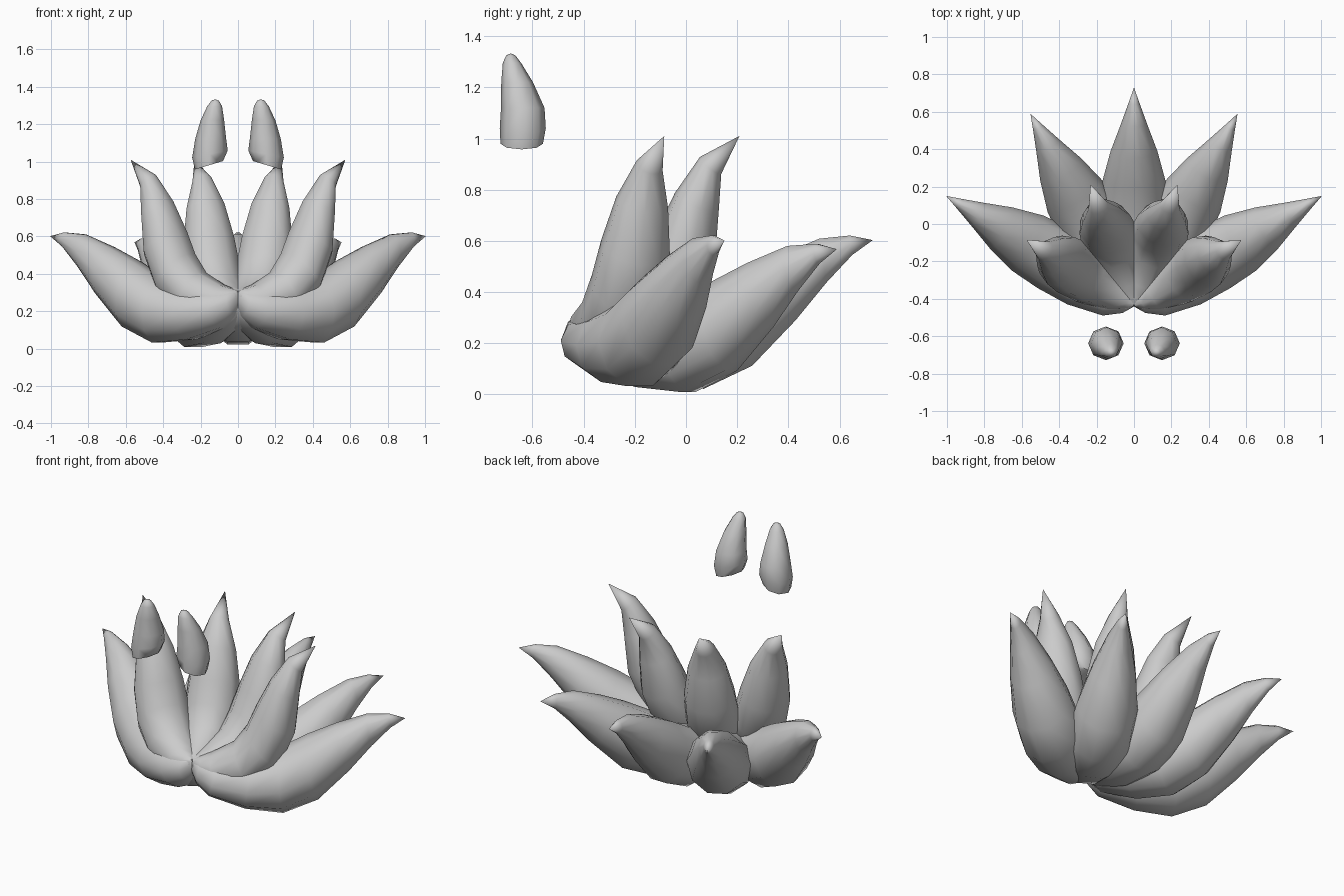
import bpy, bmesh
from math import sin, cos, pi, radians
from mathutils import Vector

if "Cube" in bpy.data.objects:
    bpy.data.objects.remove(bpy.data.objects["Cube"])

ROOT_Y = -0.43   # all petals meet here


def skin(name, rings, tip):
    """Loft closed rings, cap the start and run the end into a tip."""
    bm = bmesh.new()
    loops = [[bm.verts.new(p) for p in ring] for ring in rings]
    n = len(loops[0])
    for a, b in zip(loops, loops[1:]):
        for i in range(n):
            j = (i + 1) % n
            bm.faces.new((a[i], a[j], b[j], b[i]))
    end = bm.verts.new(tip)
    for i in range(n):
        bm.faces.new((loops[-1][i], loops[-1][(i + 1) % n], end))
    bm.faces.new(loops[0][::-1])
    bmesh.ops.recalc_face_normals(bm, faces=bm.faces)
    mesh = bpy.data.meshes.new(name)
    bm.to_mesh(mesh)
    bm.free()
    obj = bpy.data.objects.new(name, mesh)
    bpy.context.collection.objects.link(obj)
    bpy.ops.object.select_all(action='DESELECT')
    obj.select_set(True)
    bpy.context.view_layer.objects.active = obj
    bpy.ops.object.shade_smooth_by_angle(angle=radians(55))
    return obj


def petal(name, sections, tip, angle, lift=0.0, slope=0.0):
    """Sections: inner (r, z), outer (r, z), half width; angle is from +y to +x."""
    a = radians(angle)
    out, side = Vector((sin(a), cos(a), 0)), Vector((cos(a), -sin(a), 0))
    root = Vector((0, ROOT_Y, 0))

    def place(r, z, s=0.0):
        return root + out * r + side * s + Vector((0, 0, z + min(1, r / 0.3) * lift + slope * r))

    rings = []
    for ri, zi, ro, zo, w in sections:
        ring = []
        for k in range(10):
            t = 2 * pi * k / 10
            f = 0.5 + 0.5 * sin(t)
            ring.append(place(ro + (ri - ro) * f, zo + (zi - zo) * f, w * cos(t)))
        rings.append(ring)
    return skin(name, rings, place(*tip))


# lower, spreading petals
LOW = [(0, .31, -.005, .24, .015), (.04, .31, .02, .17, .07), (.14, .31, .09, .10, .135),
       (.33, .325, .29, .025, .178), (.48, .375, .50, .01, .182), (.62, .46, .69, .10, .17),
       (.78, .54, .86, .28, .125), (.95, .61, .98, .43, .07), (1.07, .62, 1.08, .54, .03)]
LOW_TIP = (1.16, .60)
for label, s in (("right", 1), ("left", -1)):
    petal("lower_side_petal_" + label, LOW, LOW_TIP, 60 * s, lift=.022, slope=-.018)
    petal("lower_rear_petal_" + label, LOW, LOW_TIP, 28.5 * s, lift=.007, slope=-.034)
petal("lower_middle_petal", LOW, LOW_TIP, 0, lift=.003)

# upper, upright petals
UP = [(0, .31, 0, .25, .02), (.04, .325, .04, .19, .06), (.10, .345, .12, .14, .105),
      (.22, .41, .33, .17, .145), (.29, .51, .48, .30, .155), (.34, .63, .565, .50, .145),
      (.42, .79, .585, .71, .11), (.52, .93, .60, .86, .055)]
for label, s in (("right", 1), ("left", -1)):
    petal("upper_side_petal_" + label, UP, (.67, 1.01), 59 * s)
    petal("upper_rear_petal_" + label, UP, (.68, 1.01), 20 * s)

# two loose buds floating in front: centre x, centre y, z, x radius, y radius, tilt
BUD = [(.155, -.642, .98, .075, .083, -.3), (.15, -.638, 1.04, .095, .09, -.2),
       (.146, -.638, 1.12, .083, .085, 0), (.137, -.66, 1.22, .063, .062, 0),
       (.125, -.68, 1.295, .04, .036, 0), (.122, -.685, 1.325, .02, .018, 0)]
for label, s in (("right", 1), ("left", -1)):
    rings = []
    for cx, cy, z, rx, ry, tilt in BUD:
        rings.append([(s * (cx + rx * cos(2 * pi * k / 8)), cy + ry * sin(2 * pi * k / 8),
                       z + tilt * rx * cos(2 * pi * k / 8)) for k in range(8)])
    skin("floating_bud_" + label, rings, (s * .122, -.685, 1.333))
